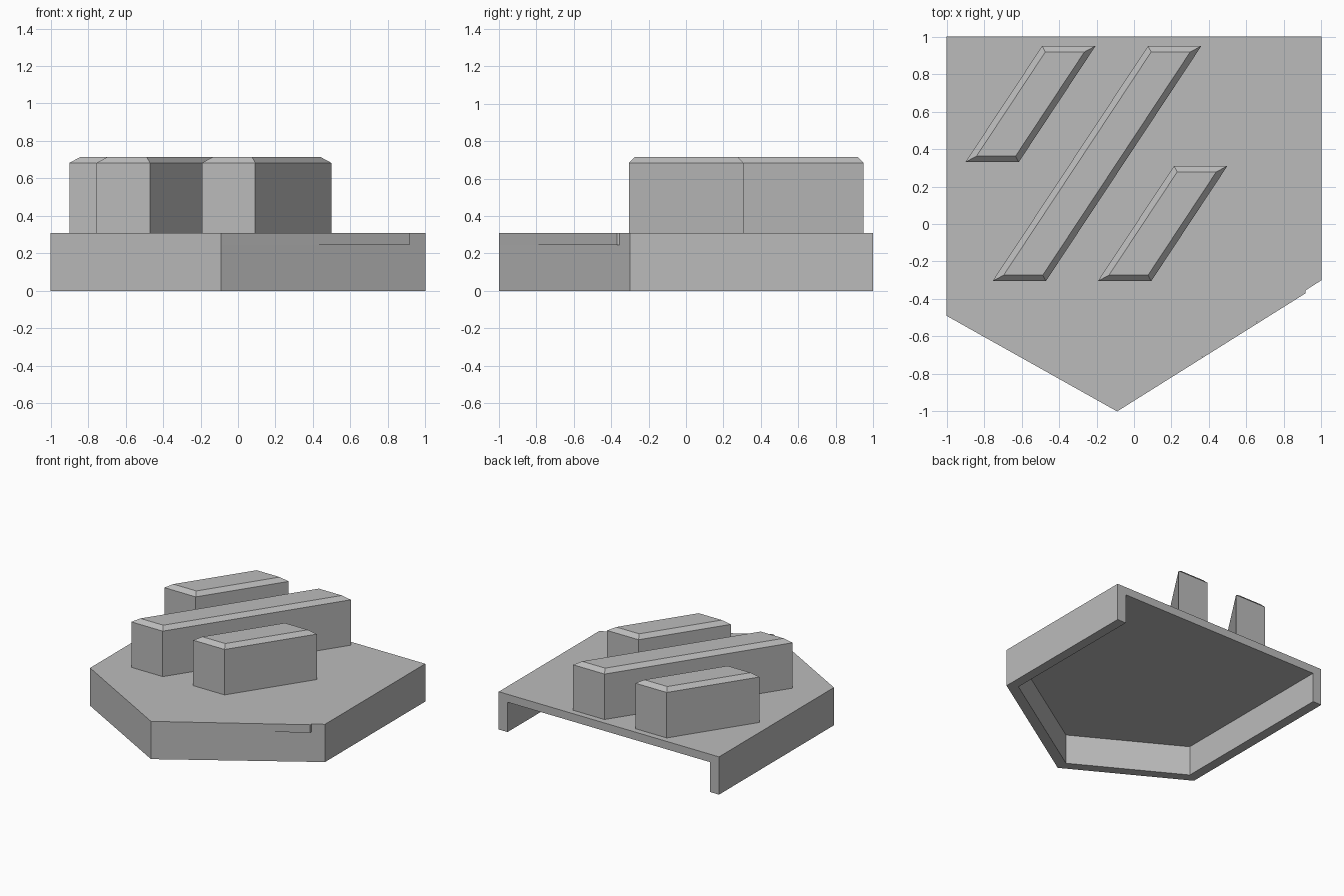
import bpy
import bmesh
from mathutils import Vector

cube = bpy.data.objects.get("Cube")
if cube:
    bpy.data.objects.remove(cube, do_unlink=True)

grey = bpy.data.materials.new("plain_grey")
grey.use_nodes = True
colour = (0.5, 0.5, 0.5, 1)
grey.diffuse_color = colour
grey.node_tree.nodes["Principled BSDF"].inputs["Base Color"].default_value = colour

BASE_TOP, ROOF, RIDGE_TOP = 0.31, 0.245, 0.715
BEVEL = 0.032


def inset(points, d):
    """Move every edge of a counter-clockwise polygon inwards by d."""
    result = []
    for i, p in enumerate(points):
        a = (p - points[i - 1]).normalized()
        b = (points[(i + 1) % len(points)] - p).normalized()
        na, nb = Vector((-a.y, a.x)), Vector((-b.y, b.x))
        result.append(p + (na + nb) * d / (1 + na.dot(nb)))
    return result


def loft(name, rings):
    """Solid through a stack of (outline, height) rings."""
    bm = bmesh.new()
    loops = [[bm.verts.new((p.x, p.y, z)) for p in pts] for pts, z in rings]
    bm.faces.new(reversed(loops[0]))
    bm.faces.new(loops[-1])
    for low, high in zip(loops, loops[1:]):
        n = len(low)
        for i in range(n):
            j = (i + 1) % n
            bm.faces.new((low[i], low[j], high[j], high[i]))
    mesh = bpy.data.meshes.new(name)
    bm.to_mesh(mesh)
    bm.free()
    mesh.materials.append(grey)
    obj = bpy.data.objects.new(name, mesh)
    bpy.context.collection.objects.link(obj)
    return obj


# Five-sided base, hollowed from below and open at the back
outline = [Vector(p) for p in ((-1, 1), (-1, -0.49), (-0.09, -1), (1, -0.3), (1, 1))]
base = loft("base_shell", [(outline, 0), (outline, BASE_TOP)])
hollow = inset(outline, 0.08)
hollow[0].y = hollow[-1].y = 1.2
cutter = loft("hollow_cutter", [(hollow, -0.1), (hollow, ROOF)])
cutter.hide_render = True
cut = base.modifiers.new("hollow", 'BOOLEAN')
cut.operation = 'DIFFERENCE'
cut.solver = 'EXACT'
cut.object = cutter
bpy.context.view_layer.objects.active = base
bpy.ops.object.modifier_apply(modifier=cut.name)
bpy.data.objects.remove(cutter, do_unlink=True)

# Thin lip on the front left edge of the plate
lip = [Vector(p) for p in ((-0.09, -1), (0.915, -0.37), (0.915, -0.3546))]
loft("front_lip", [(lip, ROOF), (lip, BASE_TOP)])

# Slanted ridges with bevelled tops: front corner and depth of each
for name, x, y, depth in (("right_ridge", -0.9, 0.33, 0.62),
                          ("middle_ridge", -0.755, -0.305, 1.255),
                          ("left_ridge", -0.193, -0.305, 0.615)):
    lean = Vector((0.661, 1)) * depth
    start, across = Vector((x, y)), Vector((0.285, 0))
    foot = [start, start + across, start + across + lean, start + lean]
    loft(name, [(foot, BASE_TOP), (foot, RIDGE_TOP - BEVEL),
                (inset(foot, BEVEL), RIDGE_TOP)])
